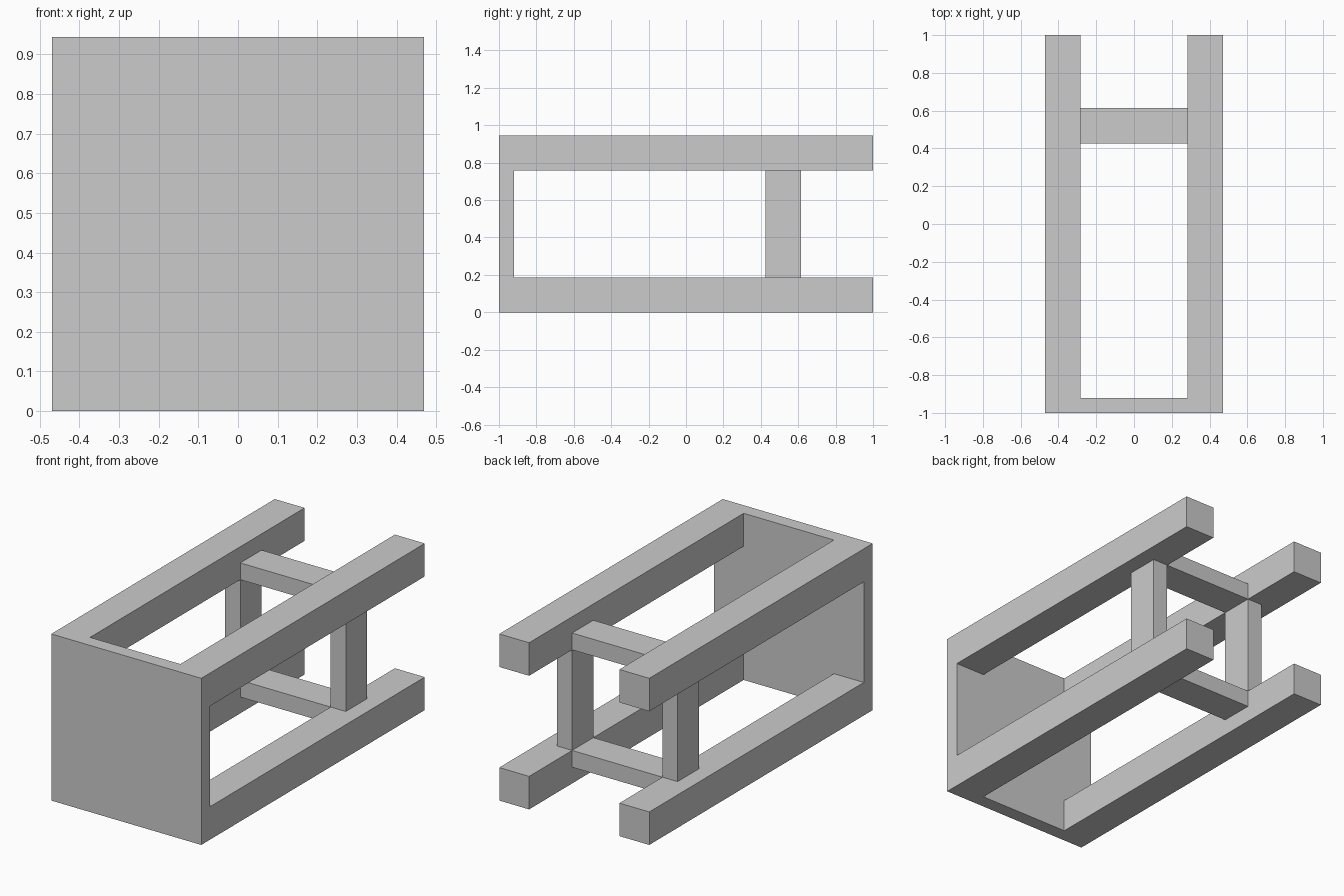
import bpy

if "Cube" in bpy.data.objects:
    bpy.data.objects.remove(bpy.data.objects["Cube"])


def box(name, x, y, z):
    """Axis-aligned box from (min, max) ranges."""
    bpy.ops.mesh.primitive_cube_add(size=1)
    ob = bpy.context.object
    ob.name = name
    for v in ob.data.vertices:
        v.co = [r[0] if c < 0 else r[1] for c, r in zip(v.co, (x, y, z))]
    return ob


W, H = 0.47, 0.944          # half width, overall height
BEAM, THIN = 0.187, 0.095   # beam section, brace thickness
inner = W - BEAM
frame_y = (0.425, 0.615)    # depth of the brace frame

# Solid front panel
box("front_panel", (-W, W), (-1.0, -0.92), (0, H))

# Four long corner beams
for level, z0 in (("lower", 0), ("upper", H - BEAM)):
    for side, x0 in (("left", -W), ("right", inner)):
        box(f"{level}_{side}_beam", (x0, x0 + BEAM), (-0.92, 1.0), (z0, z0 + BEAM))

# Brace frame: posts between beams, flush with their inner faces
for side, x0 in (("left", -inner - THIN), ("right", inner)):
    box(f"{side}_post", (x0, x0 + THIN), frame_y, (BEAM, H - BEAM))

# Brace frame: crossbars, flush with the beams' facing surfaces
for level, z0 in (("lower", BEAM - THIN), ("upper", H - BEAM)):
    box(f"{level}_crossbar", (-inner, inner), frame_y, (z0, z0 + THIN))
